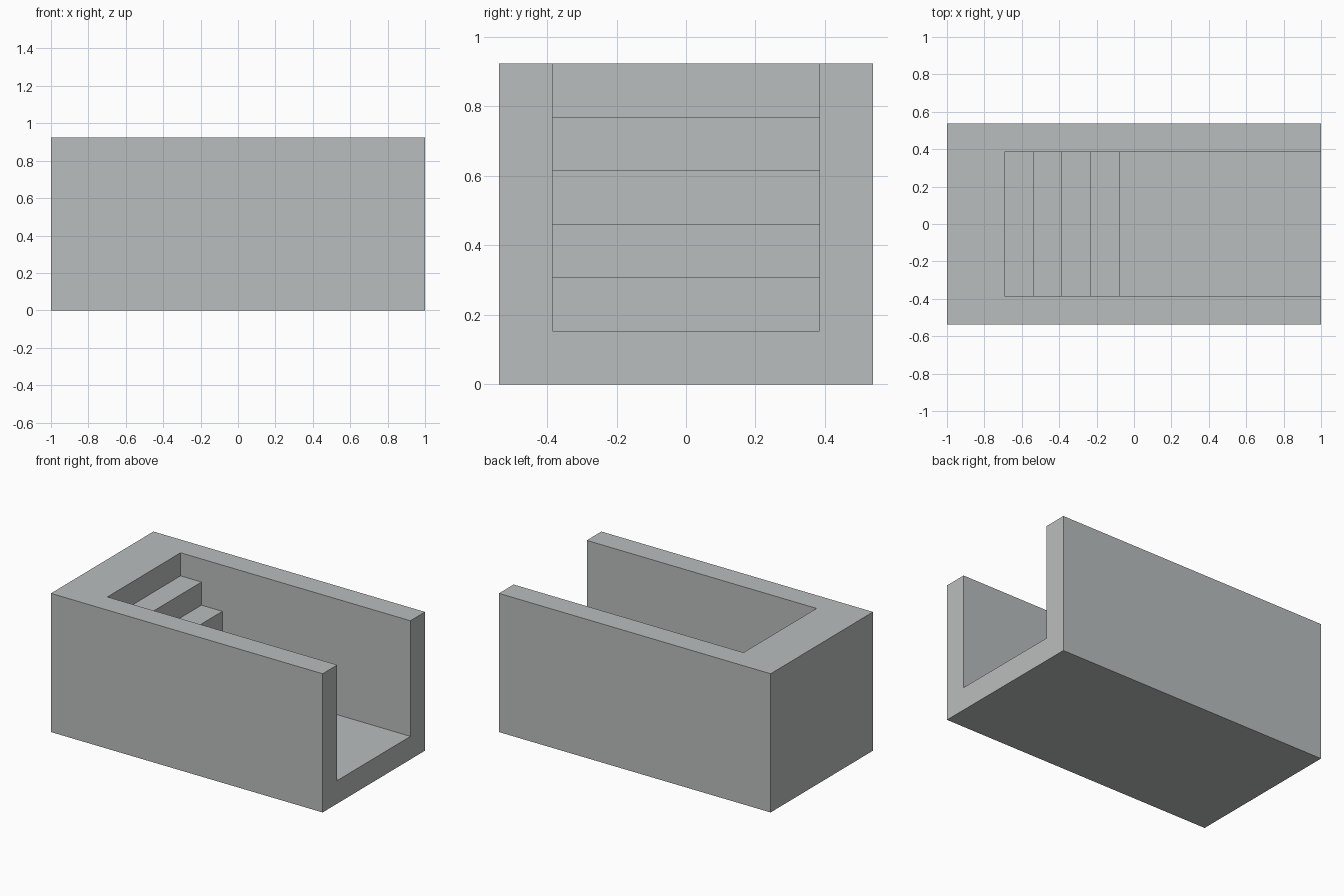
import bpy, bmesh, math
from mathutils import Vector

cube = bpy.data.objects.get("Cube")
if cube:
    bpy.data.objects.remove(cube, do_unlink=True)

U = 2 / 13                      # wall thickness and step size
HX, HY, TOP = 1.0, 3.5 * U, 6 * U
INNER_X, INNER_Y, INNER_Z = HX - U, HY - U, TOP - U
R = 0.2 * U                     # rounding of the corner patches


def make_material(name, rgb):
    mat = bpy.data.materials.new(name)
    mat.use_nodes = True
    mat.diffuse_color = (*rgb, 1)
    mat.node_tree.nodes["Principled BSDF"].inputs["Base Color"].default_value = (*rgb, 1)
    return mat


def extrude_profile(name, profile, half_width):
    """Prism along y from a closed outline in x and z."""
    bm = bmesh.new()
    face = bm.faces.new([bm.verts.new((x, -half_width, z)) for x, z in profile])
    ext = bmesh.ops.extrude_face_region(bm, geom=[face])
    verts = [v for v in ext["geom"] if isinstance(v, bmesh.types.BMVert)]
    bmesh.ops.translate(bm, verts=verts, vec=(0, 2 * half_width, 0))
    bmesh.ops.recalc_face_normals(bm, faces=bm.faces)
    mesh = bpy.data.meshes.new(name)
    bm.to_mesh(mesh)
    bm.free()
    obj = bpy.data.objects.new(name, mesh)
    bpy.context.collection.objects.link(obj)
    return obj


# Solid block
block = extrude_profile("stair_block", [(-HX, 0), (HX, 0), (HX, TOP), (-HX, TOP)], HY)

# Hollow with a flight of steps, open at the top and at one end
outline = [(HX + U, TOP + U), (HX + U, U)]
x, z = -HX + 6 * U, U
for step in range(4):
    outline += [(x, z), (x, z + U)]
    x, z = x - U, z + U
outline += [(x, z), (x, TOP + U)]
cutter = extrude_profile("hollow_cutter", outline, INNER_Y)
cutter.hide_render = True

cut = block.modifiers.new("hollow", 'BOOLEAN')
cut.operation = 'DIFFERENCE'
cut.solver = 'EXACT'
cut.object = cutter
bm = bmesh.new()
bm.from_object(block, bpy.context.evaluated_depsgraph_get())
block.modifiers.clear()
bpy.data.objects.remove(cutter, do_unlink=True)
bmesh.ops.triangulate(bm, faces=bm.faces)


def slice_faces(faces, point, normal):
    geom = set(faces)
    for f in faces:
        geom.update(f.edges)
        geom.update(f.verts)
    bmesh.ops.bisect_plane(bm, geom=list(geom), dist=1e-5, plane_co=point, plane_no=normal)


# Cut lines around the four upper corners
for axis, places in enumerate(((-INNER_X, INNER_X), (-INNER_Y, INNER_Y), (INNER_Z,))):
    for place in places:
        normal = Vector((0, 0, 0))
        normal[axis] = 1
        slice_faces(list(bm.faces), normal * place, normal)


def corner_faces(sx, sy, axis):
    found = []
    for f in bm.faces:
        f.normal_update()
        c = f.calc_center_median()
        if (sx * c.x > INNER_X and sy * c.y > INNER_Y - 1e-4 and c.z > INNER_Z
                and abs(f.normal[axis]) > 0.9):
            found.append(f)
    return found


# Dark corner patches, rounded where the patch ends inside a larger face
for f in bm.faces:
    f.material_index = 0
for sx in (-1, 1):
    for sy in (-1, 1):
        inner = Vector((sx * INNER_X, sy * INNER_Y, INNER_Z))
        signs = (sx, sy, 1)
        for axis in range(3):
            planes = []
            if sx < 0 or axis == 1:
                a, b = [i for i in range(3) if i != axis]
                for angle in (22.5, 67.5):
                    t = math.radians(angle)
                    normal, point = Vector((0, 0, 0)), inner.copy()
                    normal[a], normal[b] = signs[a] * math.cos(t), signs[b] * math.sin(t)
                    point[a] += signs[a] * R
                    point[b] += signs[b] * R
                    planes.append((point - normal * R, normal))
            for point, normal in planes:
                slice_faces(corner_faces(sx, sy, axis), point, normal)
            for f in corner_faces(sx, sy, axis):
                c = f.calc_center_median()
                if all((c - p).dot(n) > 0 for p, n in planes):
                    f.material_index = 1

# Merge the flat areas again, keeping the patch outlines
bmesh.ops.dissolve_limit(bm, angle_limit=0.01, verts=bm.verts, edges=bm.edges,
                         delimit={'MATERIAL'})
bm.to_mesh(block.data)
bm.free()
block.data.materials.clear()
block.data.materials.append(make_material("light_grey", (0.49, 0.515, 0.509)))
block.data.materials.append(make_material("dark_grey", (0.25, 0.25, 0.25)))
